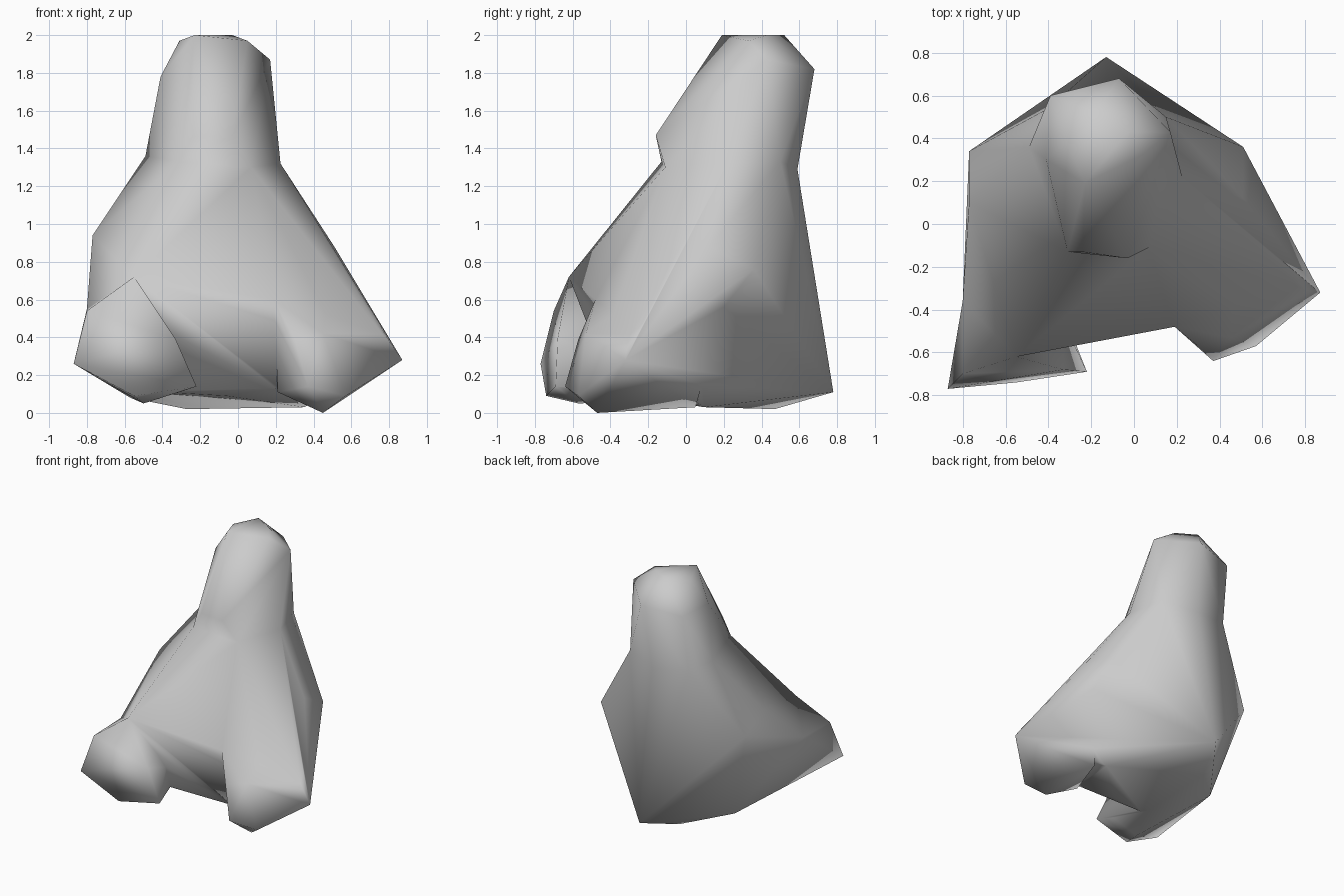
import bpy, bmesh

if "Cube" in bpy.data.objects:
    bpy.data.objects.remove(bpy.data.objects["Cube"])

grey = bpy.data.materials.new("plain_grey")
grey.diffuse_color = (0.6, 0.6, 0.6, 1)
grey.use_nodes = True
grey.node_tree.nodes["Principled BSDF"].inputs["Base Color"].default_value = grey.diffuse_color


def hull(bm, points):
    """Add a convex hull round the points."""
    verts = [bm.verts.new(p) for p in points]
    out = bmesh.ops.convex_hull(bm, input=verts)
    loose = [v for v in out["geom_interior"] if isinstance(v, bmesh.types.BMVert)]
    bmesh.ops.delete(bm, geom=loose, context='VERTS')


def finish(name, bm):
    bmesh.ops.recalc_face_normals(bm, faces=bm.faces)
    mesh = bpy.data.meshes.new(name)
    bm.to_mesh(mesh)
    bm.free()
    mesh.materials.append(grey)
    obj = bpy.data.objects.new(name, mesh)
    bpy.context.collection.objects.link(obj)
    return obj


# Neck ring shared by the head and the torso
neck = [(-.31, -.13, 1.33), (.07, -.11, 1.30), (.225, .22, 1.32),
        (.15, .50, 1.33), (-.12, .59, 1.29), (-.40, .54, 1.32), (-.49, .36, 1.36)]

# Head: rounded crown sloping forward to a blunt snout
head = [(-.03, -.16, 1.47), (-.24, -.13, 1.46),
        (.17, .43, 1.87), (-.07, .68, 1.82), (-.39, .60, 1.78), (-.41, .30, 1.78),
        (.05, .33, 1.97), (-.31, .38, 1.97),
        (-.23, .19, 2.0), (-.03, .43, 2.0), (-.18, .52, 2.0)]

# Torso: wide hips, ridge across the lap, pointed back
left_hip, left_side, left_knee = (-.77, .34, .81), (-.77, .10, .94), (-.55, -.62, .72)
right_hip, right_side, right_knee = (.51, .36, .76), (.51, .12, .88), (.19, -.48, .60)
right_flank, right_tip, left_base = (.56, .20, .56), (.87, -.32, .28), (-.57, .19, .08)
torso = [left_hip, left_side, left_knee, right_hip, right_side, right_knee,
         right_flank, right_tip, left_base,
         (-.13, .78, .11), (-.27, .47, .02), (.35, .10, .03),
         (-.06, -.30, .09), (-.40, -.36, .11), (.20, -.39, .13), (-.80, -.36, .55)]

bm = bmesh.new()
hull(bm, neck + head)
hull(bm, neck + torso)
# Open the neck so the two shells become one skin
ring = {tuple(round(c, 4) for c in p) for p in neck}
inner = [f for f in bm.faces
         if all(tuple(round(c, 4) for c in v.co) in ring for v in f.verts)]
bmesh.ops.delete(bm, geom=inner, context='FACES')
bmesh.ops.remove_doubles(bm, verts=bm.verts, dist=.001)
body = finish("body", bm)

# Legs: two lumps projecting forward, flush with the torso behind
legs = {
    "left_leg": [(-.87, -.77, .26), (-.55, -.74, .09), (-.22, -.69, .14),
                 (-.33, -.68, .39), (-.80, -.70, .54), left_knee, (-.80, -.36, .55),
                 left_base, (-.50, -.57, .05), (-.28, -.57, .12), (-.45, -.20, .50)],
    "right_leg": [right_tip, (.37, -.64, .14), (.57, -.57, .09), (.45, -.47, 0),
                  right_knee, (.21, -.40, .11), (.80, -.31, .38), (.45, -.53, .42),
                  (.30, -.57, .39), (.42, .05, .03), right_side, right_flank],
}
bpy.context.view_layer.objects.active = body
for name, points in legs.items():
    bm = bmesh.new()
    hull(bm, points)
    leg = finish(name, bm)
    mod = body.modifiers.new(name, 'BOOLEAN')
    mod.operation, mod.solver, mod.object = 'UNION', 'EXACT', leg
    bpy.ops.object.modifier_apply(modifier=name)
    bpy.data.objects.remove(leg)

# Smooth skin, tidy slivers left by the joins
bm = bmesh.new()
bm.from_mesh(body.data)
bmesh.ops.remove_doubles(bm, verts=bm.verts, dist=.015)
for f in bm.faces:
    f.smooth = True
    f.material_index = 0
bm.to_mesh(body.data)
bm.free()
